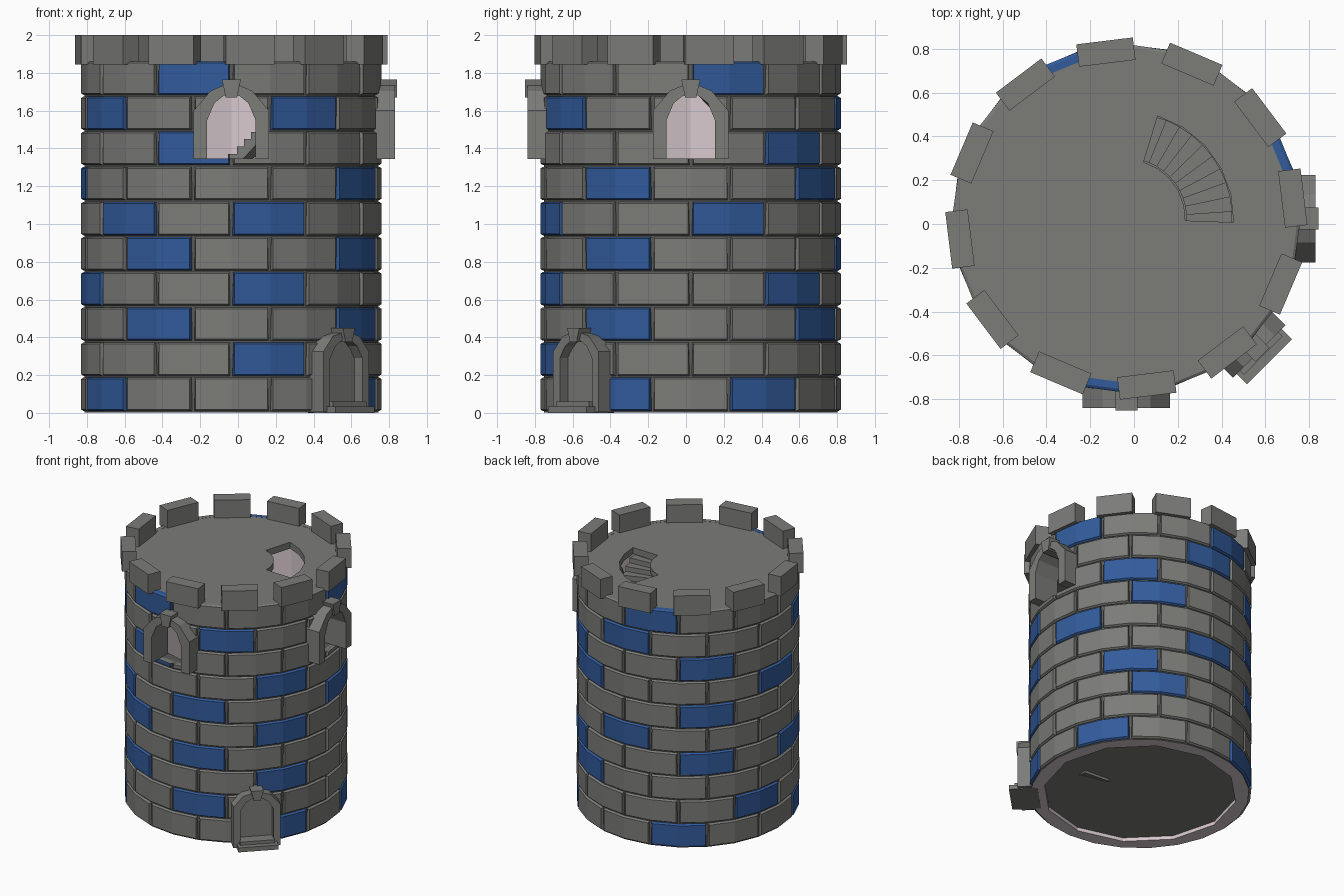
import bpy, bmesh
from math import sin, cos, radians, pi

if "Cube" in bpy.data.objects:
    bpy.data.objects.remove(bpy.data.objects["Cube"])

CX, CY = -0.035, 0.025          # tower axis
ROW = 0.186                     # brick course height


def material(name, rgb):
    m = bpy.data.materials.new(name)
    m.diffuse_color = (*rgb, 1)
    m.use_nodes = True
    m.node_tree.nodes["Principled BSDF"].inputs["Base Color"].default_value = m.diffuse_color
    return m


STONE = material("grey stone", (0.2, 0.2, 0.19))
BLUE = material("blue stone", (0.032, 0.105, 0.33))
MORTAR = material("dark mortar", (0.1, 0.1, 0.095))
PLASTER = material("pale pink plaster", (0.68, 0.58, 0.61))


def finish(name, bm, *mats):
    bmesh.ops.recalc_face_normals(bm, faces=bm.faces)
    me = bpy.data.meshes.new(name)
    bm.to_mesh(me)
    bm.free()
    for m in mats:
        me.materials.append(m)
    ob = bpy.data.objects.new(name, me)
    ob.location = (CX, CY, 0)
    bpy.context.collection.objects.link(ob)
    return ob


def polar(r, deg, z):
    return (r * cos(radians(deg)), r * sin(radians(deg)), z)


def loft(bm, sections, mat=0, closed=False):
    """Join equal closed sections into a solid (or a ring when closed)."""
    vs = [[bm.verts.new(p) for p in s] for s in sections]
    n, m = len(vs), len(vs[0])
    faces = []
    for i in range(n if closed else n - 1):
        a, b = vs[i], vs[(i + 1) % n]
        for j in range(m):
            k = (j + 1) % m
            faces.append(bm.faces.new((a[j], a[k], b[k], b[j])))
    if not closed:
        faces += [bm.faces.new(vs[0]), bm.faces.new(vs[-1])]
    for f in faces:
        f.material_index = mat
    return faces


def wall_point(u, r, z, deg):
    """Point at sideways offset u and distance r, on the side facing deg."""
    c, s = cos(radians(deg)), sin(radians(deg))
    return (r * c - u * s, r * s + u * c, z)


def prism(name, outline, r0, r1, deg, mat):
    bm = bmesh.new()
    loft(bm, [[wall_point(u, r, z, deg) for u, z in outline] for r in (r0, r1)])
    return finish(name, bm, mat)


def mirror(half):
    return [(-u, z) for u, z in half] + [(u, z) for u, z in reversed(half)]


def arch(name, inner, outer, r0, r1, deg):
    bm = bmesh.new()
    loft(bm, [[wall_point(i[0], r0, i[1], deg), wall_point(i[0], r1, i[1], deg),
               wall_point(o[0], r1, o[1], deg), wall_point(o[0], r0, o[1], deg)]
              for i, o in zip(mirror(inner), mirror(outer))])
    return finish(name, bm, STONE)


# brick courses: blue bricks given by centre angle from the front, per course
blue = [(-60, 60, 120, 210), (15, -105), (-30, 60, 150), (-75, 15, 135, 225),
        (-30, 60, 180), (-45, 15, 105, 225), (-90, 60, 150), (-15, 135, 225),
        (-60, 30, 180), (-15, 105, 195)]
bm = bmesh.new()
for row, blues in enumerate(blue):
    z0, z1 = row * ROW + 0.01, (row + 1) * ROW + 0.001
    for k in range(12):
        phi = k * 30 + (15 if row % 2 else 0)
        is_blue = any((phi - b) % 360 == 0 for b in blues)
        secs = []
        for d, inset in ((-14.5, 0.6), (0, 0), (14.5, -0.6)):
            a = phi - 90 + d
            secs.append([polar(0.75, a, z0), polar(0.783, a, z0),
                         polar(0.795, a + inset, z0 + 0.008),
                         polar(0.795, a + inset, z1 - 0.008),
                         polar(0.783, a, z1), polar(0.75, a, z1)])
        loft(bm, secs, int(is_blue))
bricks = finish("brick_courses", bm, STONE, BLUE)

# wall core: 24 sides outside, 12-sided plaster inside
bm = bmesh.new()
secs = []
for k in range(24):
    ri = 0.69 if k % 2 == 0 else 0.69 * cos(pi / 12)
    a = k * 15
    secs.append([polar(ri, a, 0.002), polar(0.778, a, 0.002),
                 polar(0.778, a, 1.85), polar(ri, a, 1.85)])
loft(bm, secs, closed=True)
for f in bm.faces:
    c = f.calc_center_median()
    if c.xy.length < 0.72 or c.z < 0.01:
        f.material_index = 1
core = finish("wall_core", bm, MORTAR, PLASTER)

# ground floor
bm = bmesh.new()
loft(bm, [[polar(0.72, k * 15, z) for k in range(24)] for z in (0.03, 0.05)])
finish("ground_floor", bm, STONE)

# roof floor with a curved stairwell opening
bm = bmesh.new()
radii = (0, 0.27, 0.49, 0.775)
for k in range(24):
    for j in range(3):
        if j == 1 and k < 5:
            continue
        a0, a1 = k * 15 - 2, k * 15 + 13
        ring = [polar(radii[j], a0, 1.86), polar(radii[j + 1], a0, 1.86),
                polar(radii[j + 1], a1, 1.86), polar(radii[j], a1, 1.86)]
        if j == 0:
            ring.pop()
        bm.faces.new([bm.verts.new(p) for p in ring])
bmesh.ops.remove_doubles(bm, verts=bm.verts, dist=1e-4)
top = [f for f in bm.faces]
ext = bmesh.ops.extrude_face_region(bm, geom=top, use_keep_orig=True)
for v in [g for g in ext["geom"] if isinstance(g, bmesh.types.BMVert)]:
    v.co.z -= 0.05
finish("roof_floor", bm, STONE)

# battlements
for k in range(12):
    prism("battlement", [(-0.13, 1.845), (0.13, 1.845), (0.13, 2), (-0.13, 2)],
          0.715, 0.818, 7 + 30 * k, STONE)

# spiral stair with sloped underside
bm = bmesh.new()
step, rise = 8, 0.039
for k in range(45):
    a, z = -4 + k * step, 1.80 - k * rise
    secs = []
    for ang, low in ((a, z - 0.06), (a + step, z - 0.06 - rise)):
        low = max(low, 0.01)
        secs.append([polar(0.275, ang, low), polar(0.485, ang, low),
                     polar(0.485, ang, z), polar(0.275, ang, z)])
    loft(bm, secs)
finish("spiral_stair", bm, STONE)

# two arched windows cut through the wall
inner = [(0.128, 1.345), (0.128, 1.55), (0.09, 1.64), (0.04, 1.68)]
outer = [(0.2, 1.345), (0.2, 1.6), (0.11, 1.705), (0.04, 1.735)]
hole = [(0.145, 1.346), (0.145, 1.56), (0.1, 1.655), (0.045, 1.695)]
for side, deg in (("front", -90), ("right", 0)):
    arch(side + "_window_frame", inner, outer, 0.66, 0.865, deg)
    prism(side + "_window_keystone",
          [(-0.03, 1.67), (0.03, 1.67), (0.05, 1.765), (-0.05, 1.765)],
          0.7, 0.878, deg, STONE)
    cutter = prism(side + "_window_cutter", mirror(hole), 0.55, 0.95, deg, STONE)
    cutter.hide_render = True
    cutter.display_type = 'WIRE'
    cutter.hide_set(True)
    for ob in (bricks, core):
        mod = ob.modifiers.new(side + "_window", 'BOOLEAN')
        mod.object = cutter
        mod.operation = 'DIFFERENCE'
        mod.solver = 'EXACT'

# arched doorway with a closed door and two steps
arch("door_frame",
     [(0.12, 0.005), (0.12, 0.29), (0.08, 0.355), (0.03, 0.385)],
     [(0.17, 0.005), (0.17, 0.325), (0.1, 0.405), (0.03, 0.425)], 0.7, 0.86, -45)
prism("door_panel", mirror([(0.13, 0.005), (0.13, 0.3), (0.03, 0.395)]),
      0.7, 0.8, -45, STONE)
prism("door_keystone", [(-0.025, 0.375), (0.025, 0.375), (0.045, 0.45), (-0.045, 0.45)],
      0.7, 0.88, -45, STONE)
prism("upper_step", mirror([(0.125, 0.0), (0.125, 0.06)]), 0.72, 0.885, -45, STONE)
prism("lower_step", mirror([(0.145, 0.0), (0.145, 0.035)]), 0.72, 0.925, -45, STONE)
